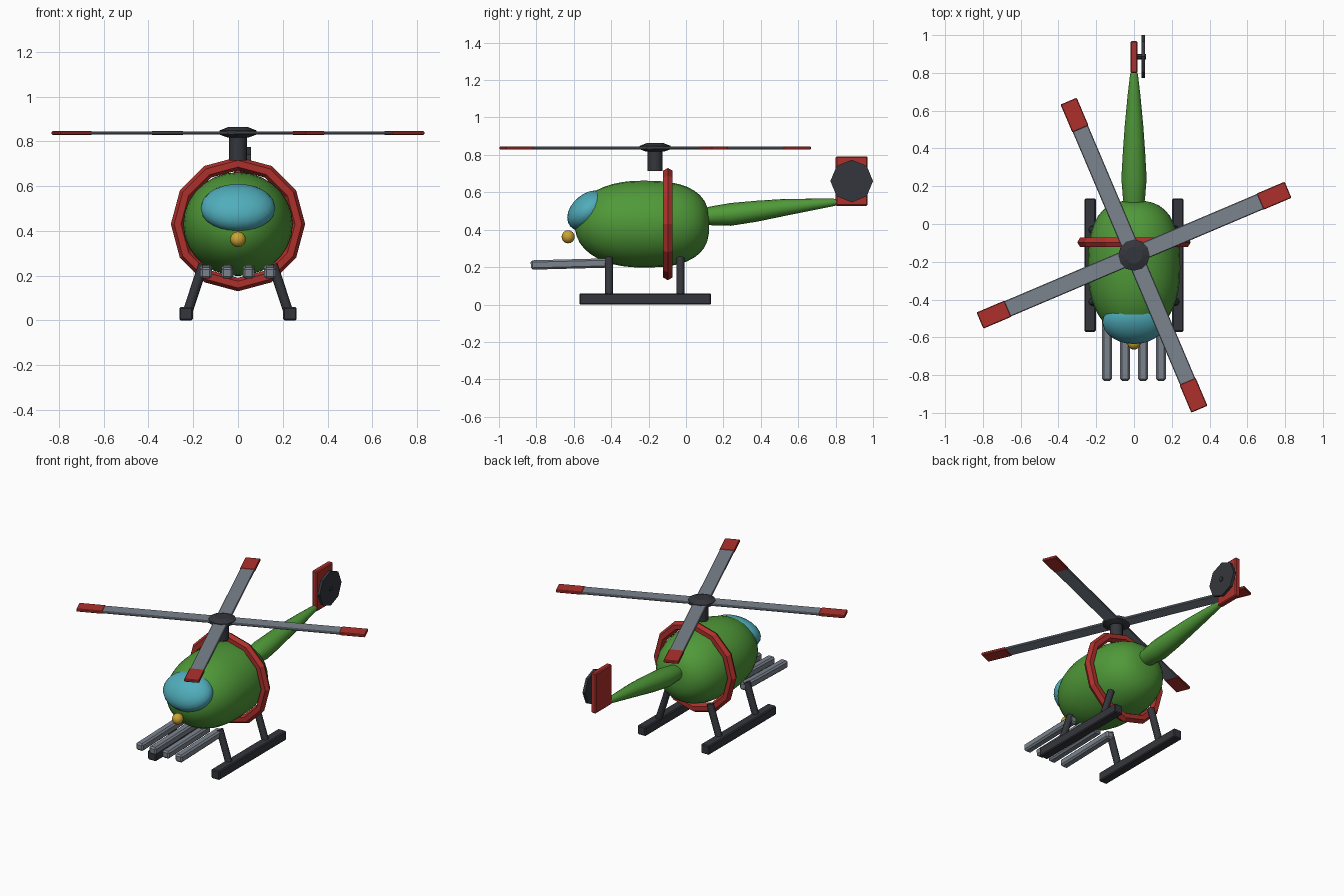
import bpy, bmesh
from math import sin, cos, pi, radians
from mathutils import Vector, Matrix

if "Cube" in bpy.data.objects:
    bpy.data.objects.remove(bpy.data.objects["Cube"])


def material(name, rgb):
    m = bpy.data.materials.new(name)
    m.diffuse_color = (*rgb, 1)
    m.use_nodes = True
    m.node_tree.nodes["Principled BSDF"].inputs["Base Color"].default_value = m.diffuse_color
    return m


GREEN = material("green", (0.08, 0.32, 0.04))
RED = material("red", (0.42, 0.03, 0.025))
GLASS = material("glass", (0.08, 0.42, 0.5))
YELLOW = material("yellow", (0.6, 0.37, 0.03))
DARK = material("dark", (0.035, 0.037, 0.045))
STEEL = material("steel", (0.2, 0.23, 0.27))


def finish(obj, name, mat, smooth=None, bevel=0):
    obj.name = name
    obj.data.materials.append(mat)
    if smooth:
        bpy.ops.object.select_all(action='DESELECT')
        obj.select_set(True)
        bpy.context.view_layer.objects.active = obj
        bpy.ops.object.shade_smooth_by_angle(angle=radians(smooth))
    if bevel:
        b = obj.modifiers.new("bevel", 'BEVEL')
        b.width, b.segments = bevel, 1
    return obj


def box(name, loc, size, mat, rot=(0, 0, 0), bevel=0.006):
    bpy.ops.mesh.primitive_cube_add(size=1, location=loc, rotation=rot)
    obj = bpy.context.object
    obj.data.transform(Matrix.Diagonal((*size, 1)))
    return finish(obj, name, mat, bevel=bevel)


def ball(name, loc, radii, mat, rot=(0, 0, 0), segs=24):
    bpy.ops.mesh.primitive_uv_sphere_add(segments=segs, ring_count=segs // 2,
                                         radius=1, location=loc, rotation=rot)
    obj = bpy.context.object
    obj.data.transform(Matrix.Diagonal((*radii, 1)))
    return finish(obj, name, mat, 60)


def rod(name, a, b, r, mat, sides=8, smooth=None):
    a, b = Vector(a), Vector(b)
    q = (b - a).to_track_quat('Z', 'Y')
    bpy.ops.mesh.primitive_cylinder_add(vertices=sides, radius=r, depth=(b - a).length,
                                        location=(a + b) / 2, rotation=q.to_euler())
    return finish(bpy.context.object, name, mat, smooth)


def loft(name, rings, sides, mat, smooth, upright=False):
    """Capped skin over elliptical rings (pos, offset, rx, r2), along y or along z."""
    bm = bmesh.new()
    loops = []
    for p, o, rx, r2 in rings:
        loop = []
        for i in range(sides):
            u, v = rx * cos(2 * pi * i / sides), r2 * sin(2 * pi * i / sides)
            loop.append(bm.verts.new((u, o + v, p) if upright else (u, p, o + v)))
        loops.append(loop)
    for l, k in zip(loops, loops[1:]):
        for i in range(sides):
            j = (i + 1) % sides
            bm.faces.new((l[i], l[j], k[j], k[i]))
    bm.faces.new(loops[0])
    bm.faces.new(loops[-1])
    bmesh.ops.recalc_face_normals(bm, faces=bm.faces)
    me = bpy.data.meshes.new(name)
    bm.to_mesh(me)
    bm.free()
    obj = bpy.data.objects.new(name, me)
    bpy.context.collection.objects.link(obj)
    return finish(obj, name, mat, smooth)


# Fuselage: rounded egg, fuller at the back
rings = []
for i in range(21):
    t = -cos(pi * (0.03 + 0.94 * i / 20))
    n = 2.2 if t < 0 else 2.7
    r = (1 - abs(t) ** n) ** (1 / n)
    rings.append((-0.235 + 0.36 * t, 0.43, 0.245 * r, 0.232 * r))
loft("fuselage", rings, 28, GREEN, 60)

# Windscreen and nose lamp
ball("windscreen", (0, -0.52, 0.502), (0.167, 0.13, 0.09), GLASS, (radians(40), 0, 0))
ball("nose_lamp", (0, -0.63, 0.362), (0.035,) * 3, YELLOW, segs=16)

# Hoop around the body
bpy.ops.mesh.primitive_torus_add(major_segments=12, minor_segments=6, major_radius=0.27,
                                 minor_radius=0.03, location=(0, -0.097, 0.43),
                                 rotation=(pi / 2, 0, 0))
finish(bpy.context.object, "body_hoop", RED)

# Tail boom, fin and tail rotor
loft("tail_boom", [(0.09, 0.472, 0.048, 0.04), (0.13, 0.474, 0.058, 0.05),
                   (0.24, 0.482, 0.067, 0.061), (0.38, 0.499, 0.059, 0.056),
                   (0.52, 0.518, 0.049, 0.046), (0.68, 0.535, 0.034, 0.031),
                   (0.79, 0.546, 0.021, 0.02), (0.82, 0.548, 0.012, 0.012)],
     16, GREEN, 50)
box("tail_fin", (0, 0.885, 0.66), (0.036, 0.17, 0.265), RED)
rod("tail_rotor_disc", (0.04, 0.886, 0.66), (0.058, 0.886, 0.66), 0.114, DARK)
rod("tail_rotor_shaft", (0.01, 0.886, 0.66), (0.064, 0.886, 0.66), 0.015, DARK)

# Mast and rotor hub
AXIS_Y = -0.165
rod("mast", (0, AXIS_Y, 0.715), (0, AXIS_Y, 0.835), 0.04, DARK, 12, 40)
loft("rotor_hub", [(0.818, AXIS_Y, 0.05, 0.05), (0.83, AXIS_Y, 0.083, 0.083),
                   (0.848, AXIS_Y, 0.083, 0.083), (0.863, AXIS_Y, 0.045, 0.045)],
     12, DARK, None, upright=True)

# Four rotor blades with red tips
for i in range(4):
    a = radians(23 + 90 * i)
    for part, r0, r1, w, h, mat in (("blade", 0.03, 0.73, 0.088, 0.014, STEEL),
                                    ("blade_tip", 0.725, 0.886, 0.093, 0.018, RED)):
        m = (r0 + r1) / 2
        box(f"{part}_{i + 1}", (m * cos(a), AXIS_Y + m * sin(a), 0.837),
            (r1 - r0, w, h), mat, (0, 0, a), 0.004)

# Skids and struts
for side, s in (("left", -1), ("right", 1)):
    box(f"{side}_skid", (s * 0.232, -0.218, 0.03), (0.06, 0.705, 0.06), DARK)
    for end, y in (("front", -0.412), ("rear", -0.03)):
        rod(f"{side}_{end}_strut", (s * 0.226, y, 0.035), (s * 0.155, y, 0.25),
            0.022, DARK, 8, 50)

# Four forward tubes under the nose
for i in range(4):
    box(f"front_tube_{i + 1}", (-0.143 + i * 0.0953, -0.61, 0.217),
        (0.052, 0.44, 0.05), STEEL, (radians(1.5), 0, 0), 0.01)
